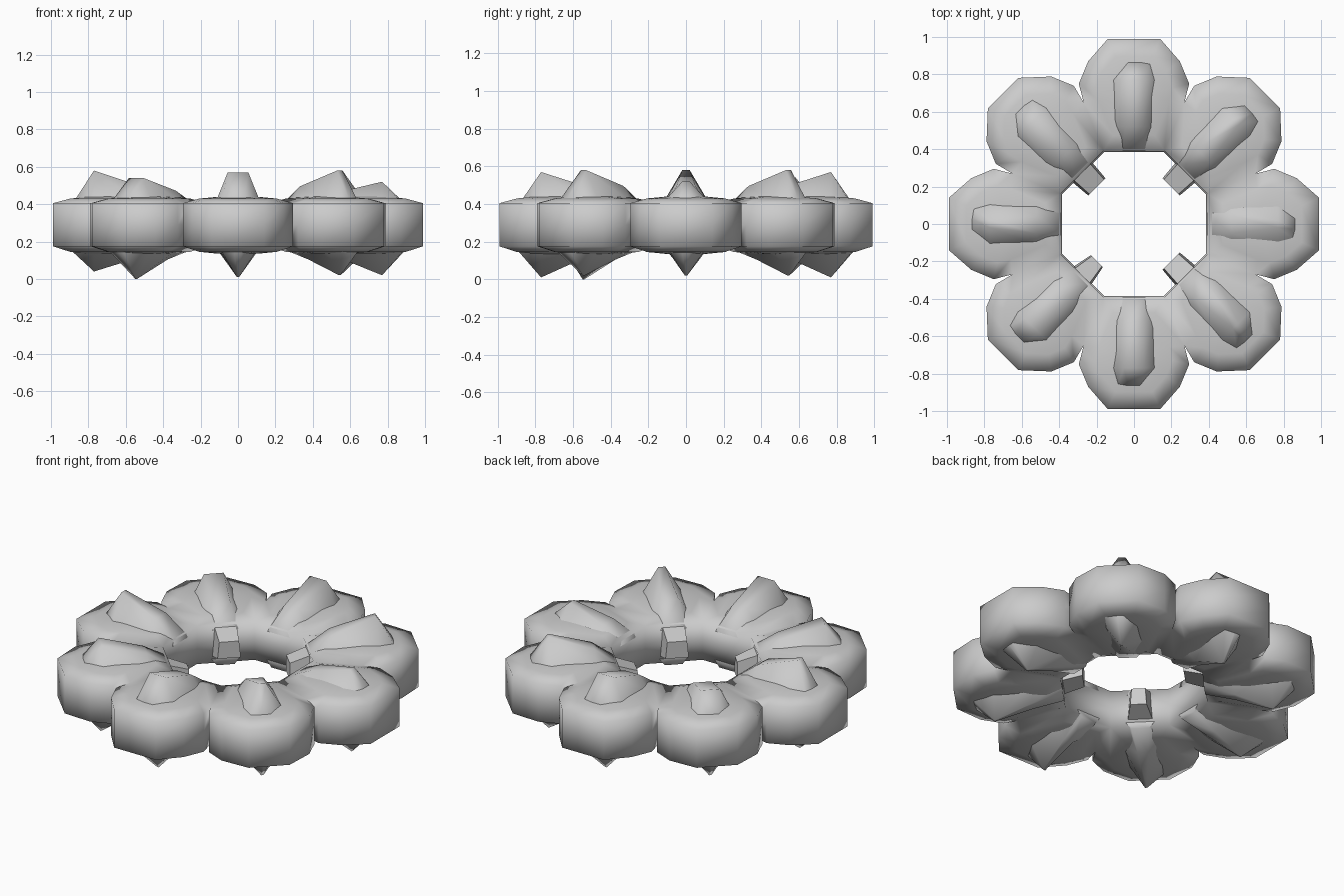
import bpy, bmesh, math
from mathutils import Vector

if "Cube" in bpy.data.objects:
    bpy.data.objects.remove(bpy.data.objects["Cube"])


def polar(r, t, z, a):
    # radial / tangential offset of a lobe turned to angle a
    c, s = math.cos(a), math.sin(a)
    return Vector((r * c - t * s, r * s + t * c, z))


def finish(bm, name, angle):
    bmesh.ops.remove_doubles(bm, verts=bm.verts, dist=0.0005)
    bmesh.ops.recalc_face_normals(bm, faces=bm.faces)
    me = bpy.data.meshes.new(name)
    bm.to_mesh(me)
    bm.free()
    ob = bpy.data.objects.new(name, me)
    bpy.context.collection.objects.link(ob)
    bpy.ops.object.select_all(action='DESELECT')
    ob.select_set(True)
    bpy.context.view_layer.objects.active = ob
    bpy.ops.object.shade_smooth_by_angle(angle=math.radians(angle))
    return ob


def loft(bm, rings, skip=()):
    vs = [[bm.verts.new(p) for p in ring] for ring in rings]
    n = len(vs[0])
    for k, (lo, hi) in enumerate(zip(vs, vs[1:])):
        for i in range(n):
            if (k, i) not in skip:
                j = (i + 1) % n
                bm.faces.new((lo[i], lo[j], hi[j], hi[i]))
    bm.faces.new(vs[0][::-1])
    bm.faces.new(vs[-1])


# Ring body: eight chamfered lobes fused along their shared side planes
T = math.tan(math.radians(22.5))


def plan(inner, flat):
    half = [(inner, inner * T), (0.65, 0.65 * T), (0.75, 0.295), (0.87, 0.245), (0.99, flat)]
    return [(r, -t) for r, t in half] + half[::-1]


# scale, height, inner radius
levels = [(0.35, 0.135, 0.385), (0.7, 0.145, 0.385), (1, 0.175, 0.392), (1, 0.29, 0.385),
          (1, 0.405, 0.392), (0.7, 0.43, 0.385), (0.35, 0.44, 0.385)]
hidden = {(k, i) for k in (2, 3) for i in (0, 8)}
bm = bmesh.new()
for i in range(8):
    a = i * math.pi / 4
    flat = 0.115 if i % 2 else 0.14
    rings = [[polar(0.68 + (r - 0.68) * s, t * s, z, a) for r, t in plan(inner, flat)]
             for s, z, inner in levels]
    loft(bm, rings, hidden)
finish(bm, "ring_body", 80)


def wedge(bm, a, sections):
    # sections: radius, base half width, base z, crest half width, crest z
    loft(bm, [[polar(r, -w, zb, a), polar(r, w, zb, a), polar(r, wt, zt, a), polar(r, -wt, zt, a)]
              for r, w, zb, wt, zt in sections])


# Upper ridges (lobe order: right, then counter-clockwise)
crest = [0.52, 0.58, 0.57, 0.54, 0.58, 0.54, 0.57, 0.58]
bm = bmesh.new()
for i, z in enumerate(crest):
    w = 0.02 if i in (0, 1, 4, 7) else 0.055
    wedge(bm, i * math.pi / 4, [
        (0.39, 0.08, 0.36, 0.06, 0.40), (0.52, 0.11, 0.41, 0.05, 0.40 + (z - 0.42) * 0.6),
        (0.77, 0.12, 0.41, w, z), (0.87, 0.09, 0.41, 0.03, 0.425)])
finish(bm, "upper_ridges", 75)

# Lower spikes
bm = bmesh.new()
for i, z in enumerate([0.02, 0.02, 0.01, 0.02, 0.04, 0.0, 0.01, 0.02]):
    wedge(bm, i * math.pi / 4, [
        (0.39, 0.08, 0.20, 0.05, 0.16), (0.56, 0.12, 0.17, 0.03, 0.105),
        (0.77, 0.11, 0.17, 0.006, z), (0.90, 0.10, 0.17, 0.02, 0.16)])
finish(bm, "lower_spikes", 75)

# Inner teeth on the diagonal lobes, the front left one narrower
bm = bmesh.new()
for i in (1, 3, 5, 7):
    tip = 0.045 if i == 5 else 0.065
    wedge(bm, i * math.pi / 4, [
        (0.28, tip, 0.25, tip * 0.85, 0.35), (0.45, 0.08, 0.2, 0.065, 0.41)])
finish(bm, "inner_teeth", 60)
